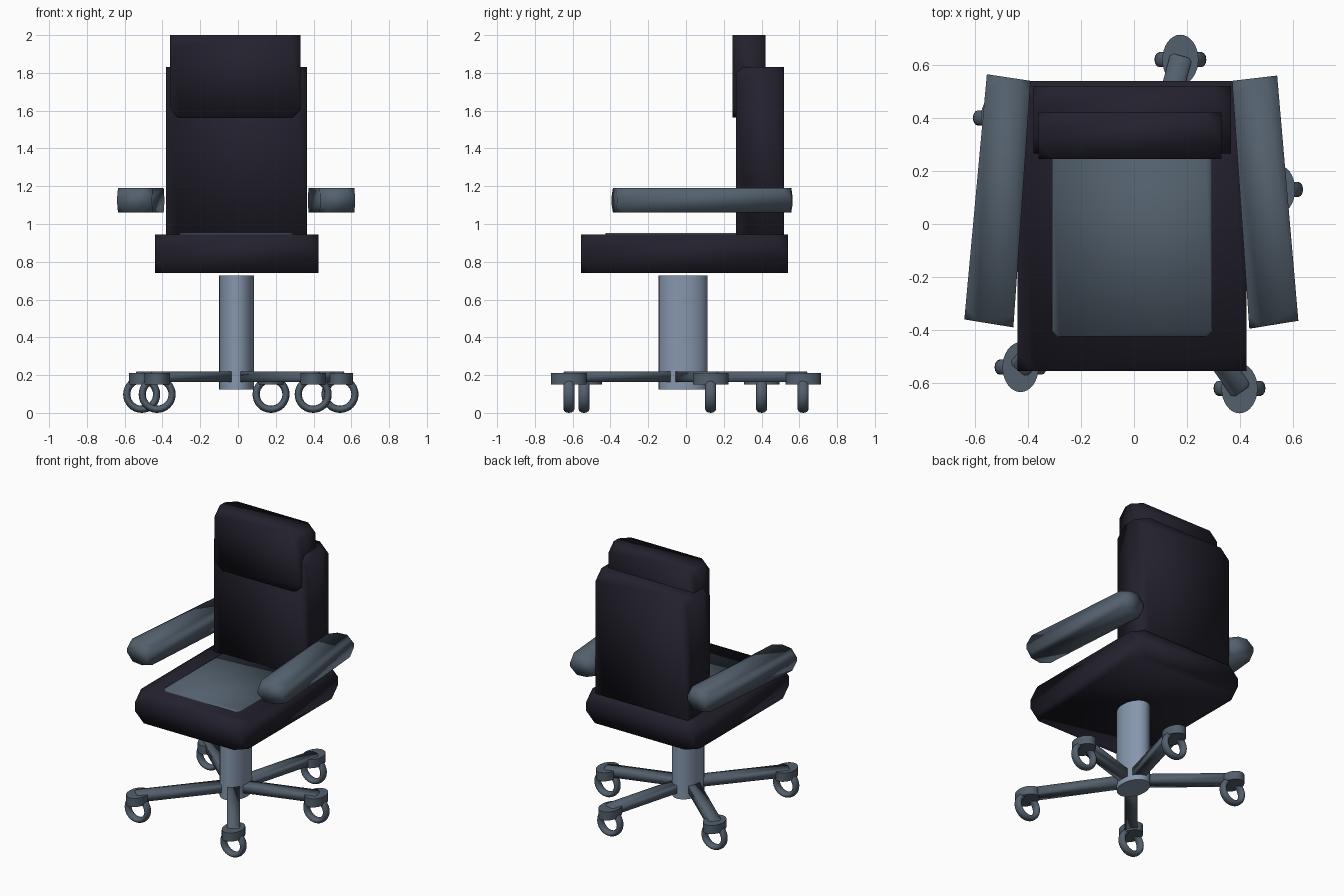
import bpy
import bmesh
import math
from mathutils import Vector

if "Cube" in bpy.data.objects:
    bpy.data.objects.remove(bpy.data.objects["Cube"], do_unlink=True)


def material(name, colour):
    mat = bpy.data.materials.new(name)
    mat.use_nodes = True
    mat.diffuse_color = (*colour, 1)
    mat.node_tree.nodes["Principled BSDF"].inputs["Base Color"].default_value = (*colour, 1)
    return mat


BLACK = material("black upholstery", (0.016, 0.015, 0.026))
GREY = material("slate grey", (0.085, 0.115, 0.15))
STEEL = material("light steel", (0.24, 0.31, 0.42))


def finish(obj, name, mat):
    obj.name = name
    obj.data.materials.append(mat)
    bpy.ops.object.select_all(action="DESELECT")
    obj.select_set(True)
    bpy.context.view_layer.objects.active = obj
    bpy.ops.object.shade_smooth_by_angle(angle=math.radians(60))
    return obj


def block(name, footprint, z0, z1, cut, mat):
    """Upright prism over a footprint, with its corners cut off."""
    bm = bmesh.new()
    face = bm.faces.new([bm.verts.new((x, y, z0)) for x, y in footprint])
    top = bmesh.ops.extrude_face_region(bm, geom=[face])["geom"]
    bmesh.ops.translate(bm, vec=(0, 0, z1 - z0),
                        verts=[v for v in top if isinstance(v, bmesh.types.BMVert)])
    bmesh.ops.bevel(bm, geom=bm.verts[:], offset=cut, segments=1,
                    affect="VERTICES", clamp_overlap=True)
    bmesh.ops.recalc_face_normals(bm, faces=bm.faces)
    mesh = bpy.data.meshes.new(name)
    bm.to_mesh(mesh)
    bm.free()
    obj = bpy.data.objects.new(name, mesh)
    bpy.context.collection.objects.link(obj)
    return finish(obj, name, mat)


def box(name, x0, x1, y0, y1, z0, z1, cut, mat):
    return block(name, [(x0, y0), (x1, y0), (x1, y1), (x0, y1)], z0, z1, cut, mat)


def oval(name, x, y, rx, ry, z0, z1, mat):
    """Upright cylinder with an oval section."""
    bpy.ops.mesh.primitive_cylinder_add(vertices=32, radius=1, depth=z1 - z0,
                                        location=(x, y, (z0 + z1) / 2))
    obj = bpy.context.object
    obj.scale = (rx, ry, 1)
    return finish(obj, name, mat)


# Upholstery
box("seat", -0.44, 0.425, -0.555, 0.54, 0.74, 0.945, 0.07, BLACK)
box("seat_pad", -0.31, 0.295, -0.425, 0.35, 0.85, 0.952, 0.03, GREY)
box("backrest", -0.38, 0.365, 0.265, 0.52, 0.88, 1.83, 0.07, BLACK)
box("headrest", -0.36, 0.33, 0.245, 0.42, 1.565, 2.0, 0.06, BLACK)

# Armrests, splayed towards the front
block("right_armrest", [(-0.64, -0.36), (-0.455, -0.39), (-0.39, 0.54), (-0.555, 0.565)],
      1.06, 1.19, 0.05, GREY)
block("left_armrest", [(0.435, -0.395), (0.62, -0.365), (0.54, 0.56), (0.37, 0.54)],
      1.06, 1.19, 0.05, GREY)

# Central column
oval("column", -0.007, -0.015, 0.093, 0.13, 0.125, 0.728, STEEL)

# Star base: one leg, cap and ring wheel per caster
hub = Vector((-0.007, -0.04))
casters = {"back": (0.175, 0.62), "right": (-0.51, 0.40), "front_right": (-0.428, -0.54),
           "front_left": (0.398, -0.62), "left": (0.54, 0.13)}
for side, spot in casters.items():
    end = Vector(spot)
    along = (end - hub).normalized()
    across = Vector((-along.y, along.x)) * 0.042
    tip = end + along * 0.015
    block(side + "_leg", [hub - across, tip - across, tip + across, hub + across],
          0.163, 0.22, 0.02, GREY)
    oval(side + "_caster_cap", end.x, end.y, 0.068, 0.094, 0.15, 0.212, GREY)
    bpy.ops.mesh.primitive_torus_add(major_radius=0.079, minor_radius=0.019,
                                     major_segments=32, minor_segments=12,
                                     location=(end.x, end.y, 0.098),
                                     rotation=(math.pi / 2, 0, 0))
    wheel = bpy.context.object
    wheel.scale.z = 1.5
    finish(wheel, side + "_wheel", GREY)
